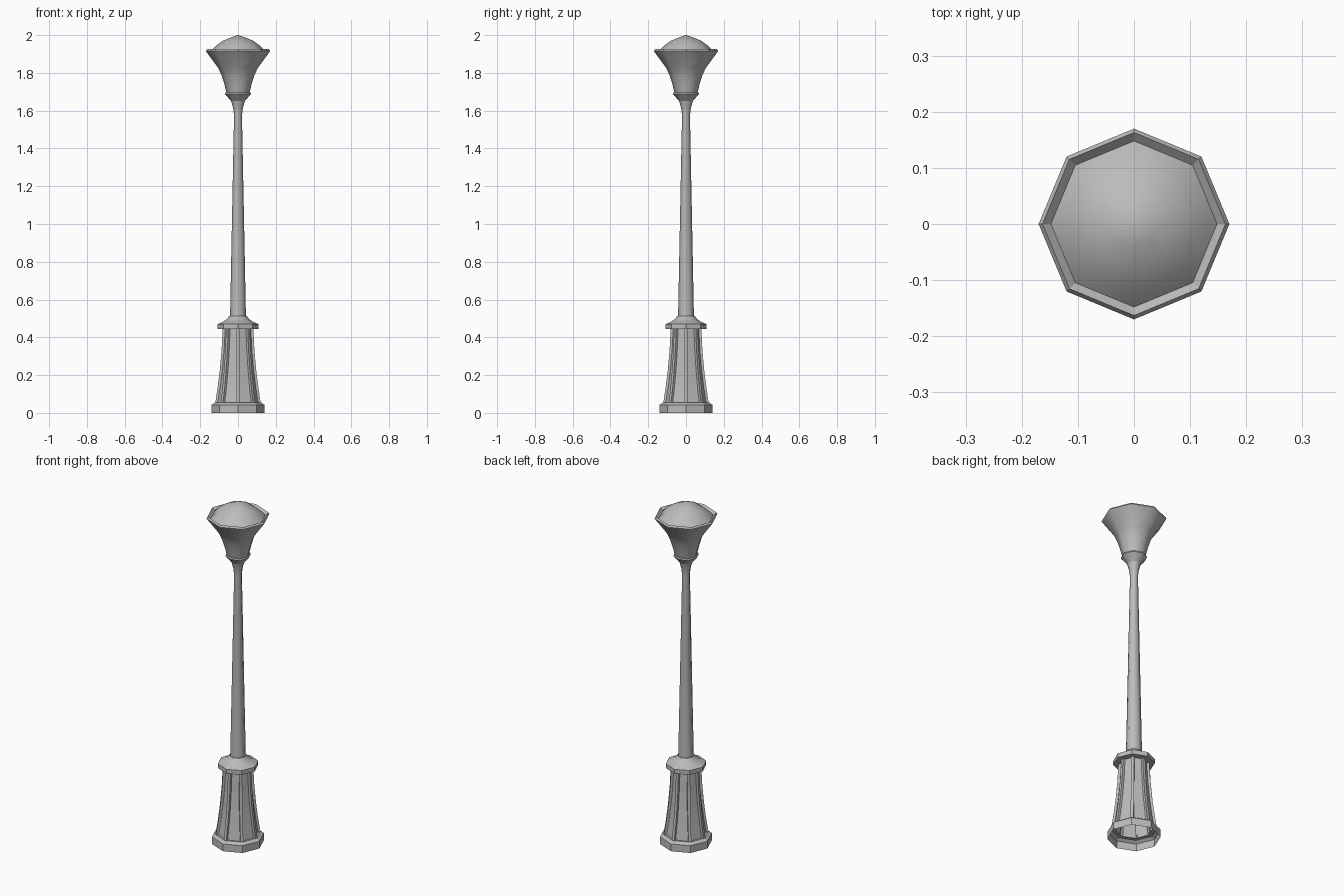
import bpy, bmesh, math
from mathutils import Matrix, Vector

old = bpy.data.objects.get("Cube")
if old:
    bpy.data.objects.remove(old)

SIDES = 8

paint = bpy.data.materials.new("grey_paint")
paint.use_nodes = True
GREY = (0.5, 0.5, 0.5, 1)
paint.diffuse_color = GREY
paint.node_tree.nodes["Principled BSDF"].inputs["Base Color"].default_value = GREY


def finish(name, bm, smooth_angle=None):
    mesh = bpy.data.meshes.new(name)
    bm.to_mesh(mesh)
    bm.free()
    obj = bpy.data.objects.new(name, mesh)
    bpy.context.collection.objects.link(obj)
    mesh.materials.append(paint)
    if smooth_angle:
        bpy.ops.object.select_all(action='DESELECT')
        obj.select_set(True)
        bpy.context.view_layer.objects.active = obj
        bpy.ops.object.shade_smooth_by_angle(angle=math.radians(smooth_angle))
    return obj


def lathe(name, profile, smooth_angle=None):
    """Turn a (radius, height) profile, listed bottom to top, into an octagonal shell."""
    bm = bmesh.new()
    verts = [bm.verts.new((r, 0, z)) for r, z in profile]
    edges = [bm.edges.new(pair) for pair in zip(verts, verts[1:])]
    bmesh.ops.spin(bm, geom=verts + edges, cent=(0, 0, 0), axis=(0, 0, 1),
                   angle=math.tau, steps=SIDES, use_duplicate=False)
    bmesh.ops.remove_doubles(bm, verts=bm.verts, dist=0.0005)
    for f in bm.faces:
        f.normal_update()
    # the profile runs upwards, so the first side face must point outwards
    bm.faces.ensure_lookup_table()
    side = max(bm.faces, key=lambda f: f.calc_center_median().xy.length * (1 - abs(f.normal.z)))
    if side.normal.xy.dot(side.calc_center_median().xy) < 0:
        bmesh.ops.reverse_faces(bm, faces=bm.faces)
    return finish(name, bm, smooth_angle)


# Plinth, open underneath
lathe("plinth", [(0.14, 0), (0.14, 0.043), (0.122, 0.055), (0.10, 0.055)])

# Flared base wall, set back behind the ribs
flare = [(0.120, 0.055), (0.107, 0.14), (0.096, 0.23), (0.087, 0.33), (0.081, 0.445)]
lathe("base_panels", [(r - 0.010, z) for r, z in flare])

# Eight ribs on the corners of the base
bm = bmesh.new()
HALF = 0.008
for i in range(SIDES):
    turn = Matrix.Rotation(math.tau * i / SIDES, 3, 'Z')
    rows = []
    for r, z in flare:
        section = [(r - 0.018, -HALF), (r, -HALF), (r, HALF), (r - 0.018, HALF)]
        rows.append([bm.verts.new(turn @ Vector((x, y, z))) for x, y in section])
    for low, high in zip(rows, rows[1:]):
        for a in range(3):
            bm.faces.new((low[a], low[a + 1], high[a + 1], high[a]))
finish("base_ribs", bm)

# Cap over the base
lathe("cap_rim", [(0.06, 0.445), (0.109, 0.445), (0.109, 0.470)])
lathe("cap_slope", [(0.109, 0.470), (0.080, 0.482), (0.058, 0.497), (0.046, 0.513), (0.03, 0.513)], 50)

# Tapered pole, flaring into the collar
lathe("pole", [(0.042, 0.51), (0.021, 1.575), (0.026, 1.615), (0.036, 1.65)], 50)
lathe("collar", [(0.036, 1.65), (0.069, 1.688), (0.066, 1.695), (0.055, 1.695)], 50)

# Lamp bowl with a bevelled lip
lathe("lamp_bowl", [(0.060, 1.69), (0.072, 1.74), (0.086, 1.785), (0.104, 1.825), (0.168, 1.912)], 50)
lathe("lamp_lip", [(0.168, 1.912), (0.170, 1.916), (0.163, 1.926), (0.148, 1.912)])

# Domed lid
lathe("lamp_dome", [(0.148, 1.912), (0.118, 1.943), (0.080, 1.970), (0.040, 1.987), (0, 2.0)], 50)
